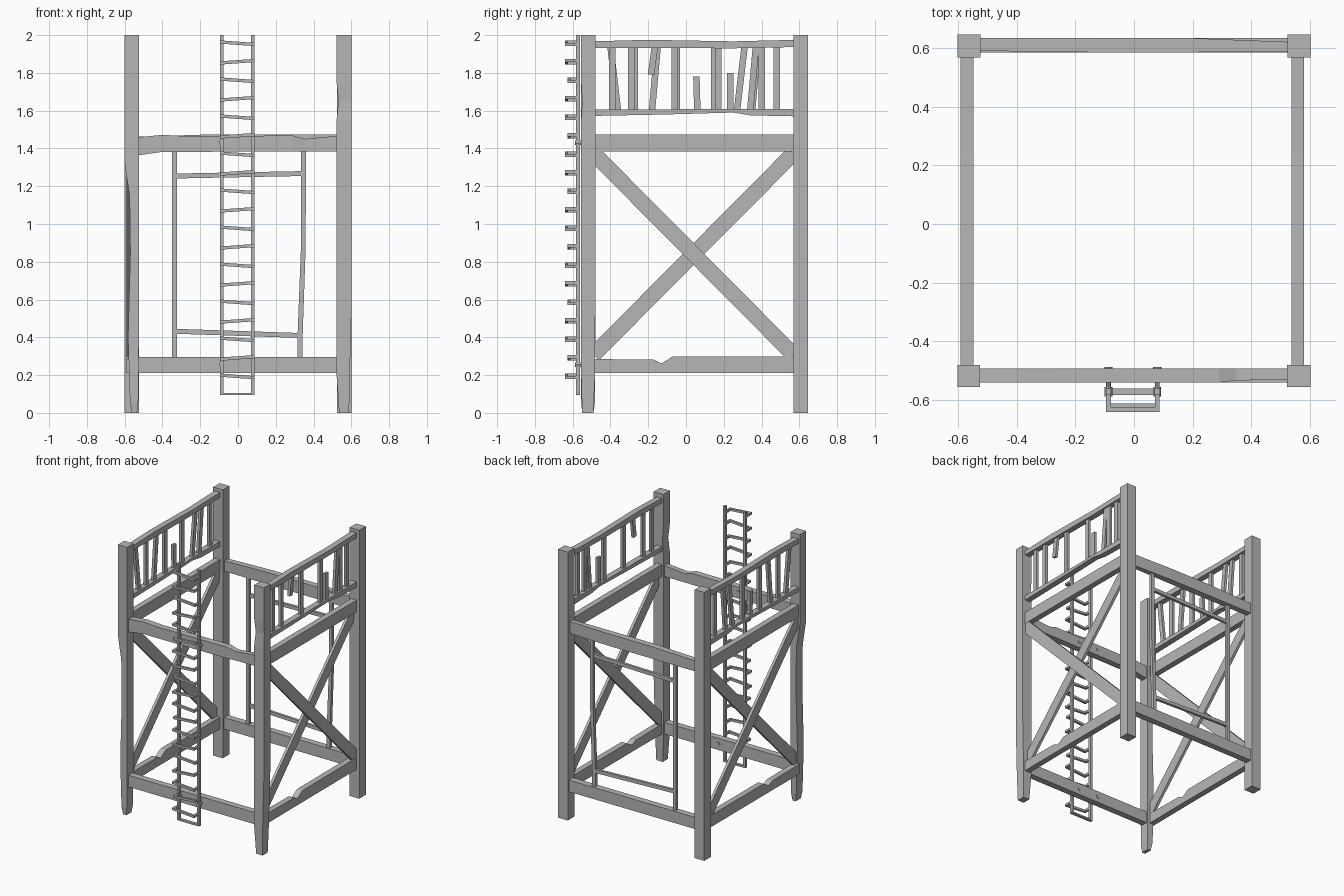
import bpy, bmesh, math
from mathutils import Vector

cube = bpy.data.objects.get("Cube")
if cube:
    bpy.data.objects.remove(cube)

wood = bpy.data.materials.new("weathered_grey")
wood.use_nodes = True
GREY = (0.47, 0.47, 0.47, 1)
wood.diffuse_color = GREY
wood.node_tree.nodes["Principled BSDF"].inputs["Base Color"].default_value = GREY


def part(name, pieces):
    """Make one flat-shaded object; each piece is a list of four-point rings."""
    bm = bmesh.new()
    for rings in pieces:
        loops = [[bm.verts.new(p) for p in ring] for ring in rings]
        for a, b in zip(loops, loops[1:]):
            for i in range(4):
                j = (i + 1) % 4
                bm.faces.new((a[i], a[j], b[j], b[i]))
        bm.faces.new(loops[0][::-1])
        bm.faces.new(loops[-1])
    bmesh.ops.recalc_face_normals(bm, faces=bm.faces)
    mesh = bpy.data.meshes.new(name)
    bm.to_mesh(mesh)
    bm.free()
    mesh.materials.append(wood)
    obj = bpy.data.objects.new(name, mesh)
    bpy.context.collection.objects.link(obj)
    return obj


def loft(axis, stations):
    """Rectangular sections (t, a0, a1, b0, b1) strung along one axis."""
    rings = []
    for t, a0, a1, b0, b1 in stations:
        ring = []
        for a, b in ((a0, b0), (a1, b0), (a1, b1), (a0, b1)):
            ring.append({"x": (t, a, b), "y": (a, t, b), "z": (a, b, t)}[axis])
        rings.append(ring)
    return rings


def bar(p, q, side, width, depth):
    """Straight timber from p to q; depth runs along the side vector."""
    p, q = Vector(p), Vector(q)
    s = Vector(side).normalized()
    w = (q - p).cross(s).normalized() * width / 2
    s = s * depth / 2
    return [[c + w + s, c - w + s, c - w - s, c + w - s] for c in (p, q)]


# Corner posts, the front pair worn
part("front_right_post", [loft("z", [
    (0, -0.562, -0.535, -0.55, -0.49), (0.06, -0.572, -0.528, -0.555, -0.482),
    (0.4, -0.582, -0.525, -0.555, -0.48), (0.85, -0.57, -0.525, -0.555, -0.48),
    (1.15, -0.574, -0.525, -0.555, -0.48), (1.33, -0.602, -0.525, -0.555, -0.48),
    (2, -0.602, -0.525, -0.555, -0.48)])])
part("front_left_post", [loft("z", [
    (0, 0.535, 0.588, -0.55, -0.49), (0.2, 0.522, 0.592, -0.555, -0.482),
    (0.6, 0.522, 0.602, -0.555, -0.48), (1.55, 0.522, 0.602, -0.555, -0.48),
    (1.65, 0.532, 0.602, -0.55, -0.48), (1.75, 0.522, 0.602, -0.555, -0.48),
    (2, 0.522, 0.602, -0.555, -0.48)])])
for label, s in (("right", -1), ("left", 1)):
    part("back_%s_post" % label, [loft("z", [
        (0, s * 0.523, s * 0.602, 0.568, 0.645), (2, s * 0.523, s * 0.602, 0.568, 0.645)])])

# Front and back cross beams
part("front_upper_beam", [loft("x", [
    (-0.54, -0.54, -0.492, 1.362, 1.458), (-0.4, -0.54, -0.492, 1.382, 1.472),
    (-0.28, -0.54, -0.492, 1.382, 1.465), (0.29, -0.54, -0.492, 1.384, 1.468),
    (0.35, -0.533, -0.492, 1.384, 1.45), (0.54, -0.53, -0.492, 1.384, 1.468)])])
part("front_lower_beam", [loft("x", [
    (-0.54, -0.54, -0.492, 0.21, 0.297), (0.54, -0.54, -0.492, 0.21, 0.297)])])
part("back_upper_beam", [loft("x", [
    (-0.54, 0.59, 0.633, 1.385, 1.462), (-0.15, 0.585, 0.633, 1.385, 1.474),
    (0.2, 0.585, 0.633, 1.385, 1.474), (0.54, 0.587, 0.62, 1.385, 1.474)])])
part("back_lower_beam", [loft("x", [
    (-0.54, 0.585, 0.633, 0.21, 0.297), (0.54, 0.585, 0.633, 0.21, 0.297)])])

# Balusters: y at bottom, y at top, z at bottom, z at top
LOW, HIGH = 1.6, 1.94
BALUSTERS = {
    "right": [(-0.36, -0.40, LOW, HIGH), (-0.27, -0.27, LOW, HIGH), (-0.18, -0.15, LOW, HIGH),
              (-0.05, -0.05, LOW, HIGH), (0.06, 0.055, LOW, 1.78), (0.15, 0.15, LOW, HIGH),
              (0.27, 0.31, LOW, HIGH), (0.35, 0.38, LOW, HIGH), (0.48, 0.48, LOW, HIGH)],
    "left": [(-0.39, -0.39, LOW, HIGH), (-0.29, -0.29, LOW, HIGH), (-0.185, -0.165, 1.79, HIGH),
             (-0.06, -0.06, LOW, HIGH), (0.17, 0.17, LOW, HIGH), (0.235, 0.235, LOW, 1.8),
             (0.34, 0.37, LOW, HIGH), (0.40, 0.40, LOW, HIGH), (0.48, 0.48, LOW, HIGH)]}

# Side walls: beams, crossed braces and railing
for label, s, cx in (("right", -1, -0.569), ("left", 1, 0.558)):
    a, b = cx - 0.022, cx + 0.022
    part(label + "_upper_beam", [loft("y", [(-0.5, a, b, 1.385, 1.474), (0.58, a, b, 1.385, 1.474)])])
    part(label + "_lower_beam", [loft("y", [
        (-0.5, a, b, 0.21, 0.285), (-0.17, a, b, 0.212, 0.282), (-0.13, a, b, 0.212, 0.262),
        (-0.07, a, b, 0.212, 0.298), (0.58, a, b, 0.212, 0.3)])])
    for word, off, za, zb in (("falling", 0.01, 1.375, 0.307), ("rising", -0.01, 0.307, 1.375)):
        x = cx + s * off
        part("%s_%s_brace" % (label, word),
             [bar((x, -0.49, za), (x, 0.57, zb), (1, 0, 0), 0.082, 0.02)])
    part(label + "_top_rail", [loft("y", [
        (-0.5, a, b, 1.933, 1.967), (-0.2, a, b, 1.932, 1.975),
        (0.25, a, b, 1.93, 1.967), (0.58, a, b, 1.937, 1.975)])])
    part(label + "_bottom_rail", [loft("y", [
        (-0.5, a, b, 1.572, 1.607), (-0.1, a, b, 1.58, 1.607),
        (0.25, a, b, 1.59, 1.61), (0.34, a, b, 1.575, 1.61), (0.58, a, b, 1.57, 1.61)])])
    part(label + "_balusters", [bar((cx, y0, z0), (cx, y1, z1), (1, 0, 0), 0.034, 0.02)
                                for y0, y1, z0, z1 in BALUSTERS[label]])

# Thin frame in the back wall, one upright bent
FY, SIDE = 0.605, (0, 1, 0)
part("back_frame", [
    bar((-0.337, FY, 0.28), (-0.337, FY, 1.4), SIDE, 0.027, 0.025),
    loft("z", [(0.28, 0.315, 0.342, 0.593, 0.617), (0.4, 0.315, 0.342, 0.593, 0.617),
               (0.87, 0.333, 0.358, 0.593, 0.617), (1.4, 0.333, 0.36, 0.593, 0.617)]),
    bar((-0.33, FY, 1.254), (0.34, FY, 1.267), SIDE, 0.026, 0.02),
    bar((-0.33, FY, 0.432), (0.325, FY, 0.41), SIDE, 0.026, 0.02)])

# Ladder rails joined at the foot
RAILS = (-0.087, 0.079)
part("ladder_rails", [bar((x, -0.572, 0.095), (x, -0.572, 2), SIDE, 0.018, 0.022) for x in RAILS]
     + [bar((RAILS[0], -0.572, 0.1), (RAILS[1], -0.572, 0.1), SIDE, 0.012, 0.022)])

# Bracket-shaped rungs, tilted alternately
rungs = []
for i in range(19):
    z = 0.193 + i * 0.098
    tilt = 0.006 * (-1) ** i
    front = -0.632 + 0.012 * (i % 3 == 1)
    ends = [(x, front, z + t) for x, t in zip(RAILS, (tilt, -tilt))]
    rungs.append(bar(ends[0], ends[1], SIDE, 0.017, 0.016))
    for x, y, h in ends:
        rungs.append(bar((x, y - 0.008, h), (x, -0.575, h), (1, 0, 0), 0.017, 0.016))
part("ladder_rungs", rungs)

# Bolts that tie the ladder to the front beams
for label, z in (("upper", 1.43), ("lower", 0.255)):
    for i, x in enumerate(RAILS):
        for word, radius, y0, y1 in (("shaft", 0.008, -0.575, -0.53), ("head", 0.014, -0.493, -0.487),
                                     ("washer", 0.013, -0.588, -0.556)):
            bpy.ops.mesh.primitive_cylinder_add(
                vertices=8, radius=radius, depth=y1 - y0,
                location=(x, (y0 + y1) / 2, z), rotation=(math.pi / 2, 0, 0))
            bolt = bpy.context.object
            bolt.name = "%s_bolt_%s_%d" % (label, word, i + 1)
            bolt.data.materials.append(wood)
